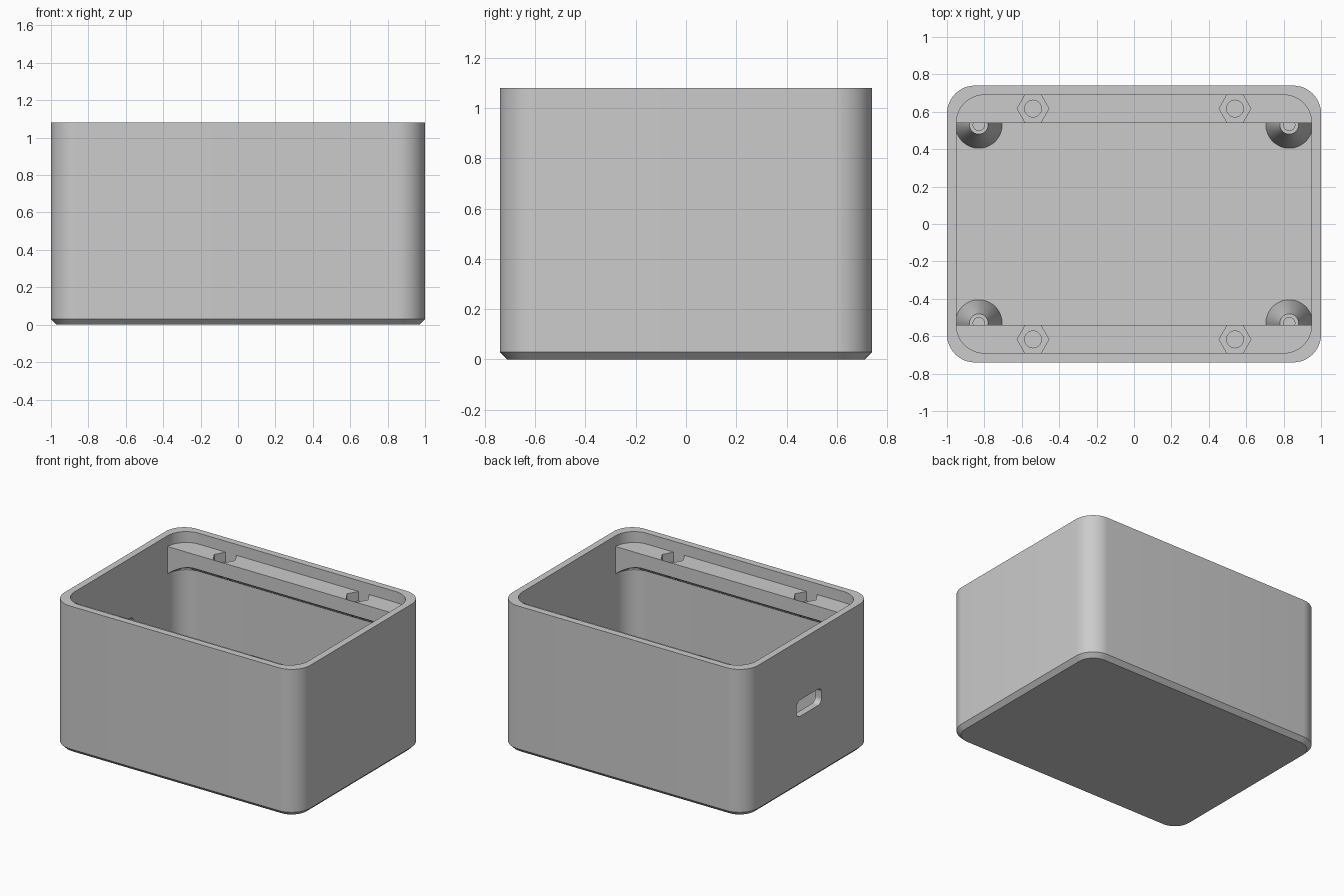
import bpy, bmesh, math
from math import pi, cos, sin
from mathutils import Matrix

cube = bpy.data.objects.get("Cube")
if cube:
    bpy.data.objects.remove(cube, do_unlink=True)

grey = bpy.data.materials.new("light_grey_plastic")
grey.use_nodes = True
colour = (0.6, 0.6, 0.6, 1)
grey.diffuse_color = colour
grey.node_tree.nodes["Principled BSDF"].inputs["Base Color"].default_value = colour


def loft(name, sections, close=True, matrix=Matrix()):
    """Skin a stack of point rings into a solid."""
    bm = bmesh.new()
    rings = [[bm.verts.new(p) for p in ring] for ring in sections]
    n = len(rings[0])
    for low, high in zip(rings, rings[1:]):
        for i in range(n):
            j = (i + 1) % n
            bm.faces.new((low[i], low[j], high[j], high[i]))
    bm.faces.new(rings[0][::-1])
    bm.faces.new(rings[-1])
    bm.transform(matrix)
    bmesh.ops.recalc_face_normals(bm, faces=bm.faces)
    mesh = bpy.data.meshes.new(name)
    bm.to_mesh(mesh)
    bm.free()
    mesh.materials.append(grey)
    obj = bpy.data.objects.new(name, mesh)
    bpy.context.collection.objects.link(obj)
    return obj


def rounded(hx, hy, r, z, steps=12):
    """Ring shaped as a rounded rectangle."""
    ring = []
    for k, (sx, sy) in enumerate(((1, 1), (-1, 1), (-1, -1), (1, -1))):
        for i in range(steps + 1):
            a = (k + i / steps) * pi / 2
            ring.append((sx * (hx - r) + r * cos(a), sy * (hy - r) + r * sin(a), z))
    return ring


def circle(r, z, n=48):
    return [(r * cos(2 * pi * i / n), r * sin(2 * pi * i / n), z) for i in range(n)]


def block(name, x, y, z):
    return loft(name, [[(x[0], y[0], h), (x[1], y[0], h), (x[1], y[1], h), (x[0], y[1], h)] for h in z])


def cut(obj, cutter):
    cutter.hide_render = True
    mod = obj.modifiers.new("cut", "BOOLEAN")
    mod.operation, mod.solver, mod.object = "DIFFERENCE", "EXACT", cutter
    activate(obj)
    bpy.ops.object.modifier_apply(modifier=mod.name)
    bpy.data.objects.remove(cutter, do_unlink=True)


def activate(obj):
    bpy.ops.object.select_all(action="DESELECT")
    obj.select_set(True)
    bpy.context.view_layer.objects.active = obj


def smooth(obj):
    activate(obj)
    bpy.ops.object.shade_smooth_by_angle(angle=math.radians(30))


# Open box with a chamfered base
top, floor = 1.08, 0.05
shell = loft("box_shell", [rounded(0.97, 0.71, 0.12, 0), rounded(1, 0.74, 0.15, 0.03),
                           rounded(1, 0.74, 0.15, top)])
cut(shell, loft("cavity", [rounded(0.95, 0.69, 0.15, floor), rounded(0.95, 0.69, 0.15, top + 0.1)]))

# Cable slot through one end wall
turn = Matrix.Translation((-1, 0, 0.58)) @ Matrix.Rotation(pi / 2, 4, "Y")
cut(shell, loft("slot", [rounded(0.06, 0.145, 0.04, -0.1), rounded(0.06, 0.145, 0.04, 0.1)], matrix=turn))
smooth(shell)

# Lid ledges with tapered undersides, nut pockets and screw holes
for name, side in (("front_ledge", -1), ("back_ledge", 1)):
    ledge = loft(name, [rounded(0.96, 0.7, 0.15, z) for z in (0.8, 1.0)])
    cut(ledge, block("opening", (-1.2, 1.2), sorted((-side, side * 0.54)), (0.7, 1.2)))
    cut(ledge, loft("taper", [rounded(0.951, 0.691, 0.15, 0.78), rounded(0.95, 0.69, 0.15, 0.8),
                              rounded(0.83, 0.535, 0.1, 0.9)]))
    for x in (-0.54, 0.54):
        place = Matrix.Translation((x, side * 0.617, 0))
        cut(ledge, loft("nut_pocket", [circle(0.085, z, 6) for z in (0.93, 1.1)], matrix=place))
        cut(ledge, loft("screw_hole", [circle(0.045, z, 32) for z in (0.7, 1.1)], matrix=place))
    smooth(ledge)

# Conical standoffs with blind screw holes
for name, x, y in (("front_left", 1, -1), ("front_right", -1, -1), ("back_left", 1, 1), ("back_right", -1, 1)):
    post = loft(name + "_standoff", [circle(0.125, floor - 0.01), circle(0.125, floor), circle(0.05, 0.35),
                                     circle(0.03, 0.35), circle(0.03, 0.12)],
                matrix=Matrix.Translation((x * 0.83, y * 0.53, 0)))
    smooth(post)
